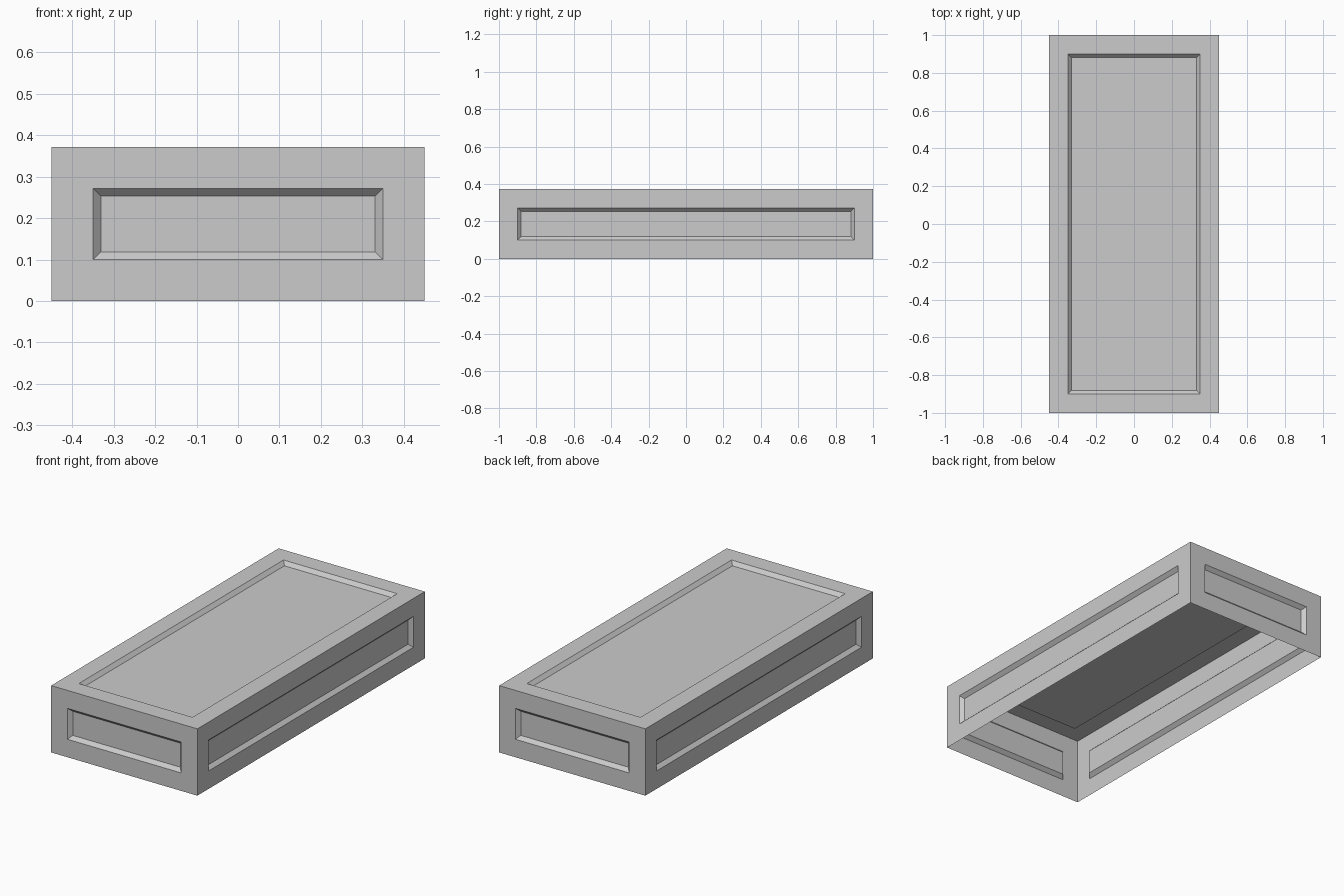
import bpy
import bmesh

WIDTH, LENGTH, HEIGHT = 0.90, 2.0, 0.372
FRAME, BEVEL, DEPTH = 0.10, 0.019, 0.02

if "Cube" in bpy.data.objects:
    bpy.data.objects.remove(bpy.data.objects["Cube"], do_unlink=True)

# Plain grey material
grey = bpy.data.materials.new("light_grey")
grey.use_nodes = True
colour = (0.6, 0.6, 0.6, 1)
grey.diffuse_color = colour
grey.node_tree.nodes["Principled BSDF"].inputs["Base Color"].default_value = colour

# Box shell, open underneath
bm = bmesh.new()
bmesh.ops.create_cube(bm, size=1)
for v in bm.verts:
    v.co.x *= WIDTH
    v.co.y *= LENGTH
    v.co.z = (v.co.z + 0.5) * HEIGHT
bm.normal_update()
bottom = [f for f in bm.faces if f.normal.z < -0.5]
bmesh.ops.delete(bm, geom=bottom, context="FACES_ONLY")

# Recessed panel with a sloped border on each remaining side
panels = bm.faces[:]
bmesh.ops.inset_individual(bm, faces=panels, thickness=FRAME, use_even_offset=True)
bmesh.ops.inset_individual(bm, faces=panels, thickness=BEVEL, depth=-DEPTH,
                           use_even_offset=True)

mesh = bpy.data.meshes.new("panelled_box")
bm.to_mesh(mesh)
bm.free()
mesh.materials.append(grey)
box = bpy.data.objects.new("panelled_box", mesh)
bpy.context.collection.objects.link(box)
